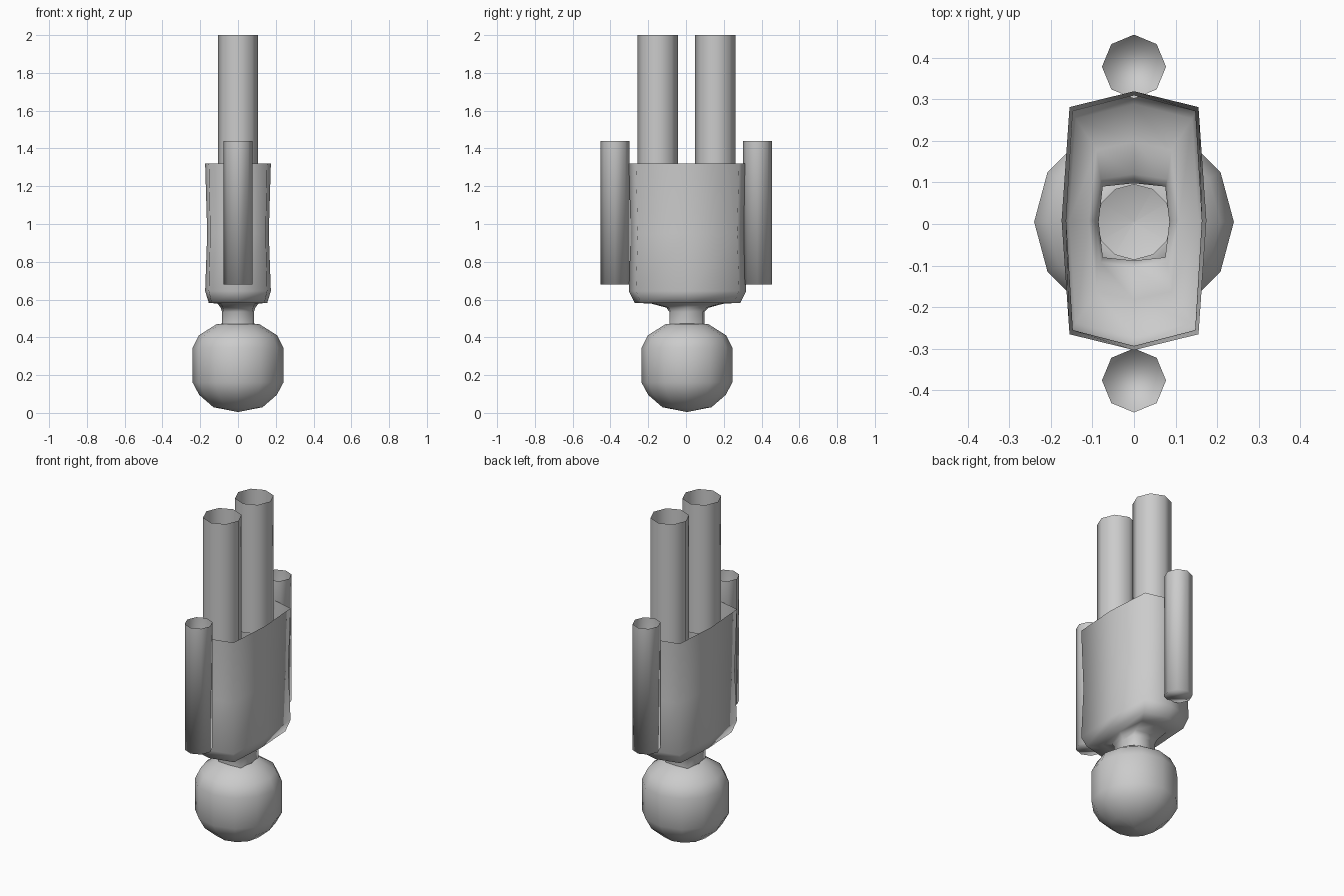
import bpy, bmesh, math

if "Cube" in bpy.data.objects:
    bpy.data.objects.remove(bpy.data.objects["Cube"])


def loft(name, rings, cap_start=False):
    """Skin a list of equal-length point rings; ends stay open unless capped."""
    bm = bmesh.new()
    loops = [[bm.verts.new(p) for p in ring] for ring in rings]
    n = len(loops[0])
    for lower, upper in zip(loops, loops[1:]):
        for i in range(n):
            j = (i + 1) % n
            bm.faces.new((lower[i], lower[j], upper[j], upper[i]))
    if cap_start:
        bm.faces.new(list(reversed(loops[0])))
    bmesh.ops.recalc_face_normals(bm, faces=bm.faces)
    for f in bm.faces:
        f.smooth = True
    mesh = bpy.data.meshes.new(name)
    bm.to_mesh(mesh)
    bm.free()
    obj = bpy.data.objects.new(name, mesh)
    bpy.context.collection.objects.link(obj)
    return obj


def circle(r, z, n, y=0.0):
    return [(r * math.cos(2 * math.pi * i / n),
             y + r * math.sin(2 * math.pi * i / n), z) for i in range(n)]


def body_ring(side, end, cx, cy, z, y=0.008):
    """Eight-point section: side and end midpoints plus four corners."""
    return [(px, py + y, z) for px, py in (
        (side, 0), (cx, cy), (0, end), (-cx, cy),
        (-side, 0), (-cx, -cy), (0, -end), (cx, -cy))]


# Open-topped torso shell, funnelling down into the neck
loft("torso_and_neck", [
    body_ring(0.085, 0.093, 0.075, 0.085, 0.47, 0.005),
    body_ring(0.085, 0.093, 0.075, 0.085, 0.535, 0.005),
    body_ring(0.092, 0.112, 0.080, 0.100, 0.557),
    body_ring(0.108, 0.190, 0.090, 0.170, 0.578),
    body_ring(0.155, 0.280, 0.140, 0.245, 0.583),
    body_ring(0.174, 0.311, 0.155, 0.273, 0.645),
    body_ring(0.163, 0.301, 0.147, 0.263, 0.95),
    body_ring(0.174, 0.311, 0.155, 0.273, 1.32),
])

# Faceted round head, open where the neck joins
loft("head", [circle(r, z, 12, 0.005) for r, z in (
    (0.002, 0.005), (0.13, 0.03), (0.205, 0.095), (0.24, 0.16),
    (0.24, 0.345), (0.208, 0.41), (0.113, 0.47), (0.09, 0.472))],
    cap_start=True)

# Legs (open tubes) and arms (closed at the shoulder end)
for side, leg_y, arm_y in (("front", -0.15, -0.376), ("back", 0.155, 0.378)):
    loft(side + "_leg", [circle(0.107, z, 8, leg_y) for z in (1.22, 2.0)])
    loft(side + "_arm", [circle(0.077, z, 8, arm_y) for z in (0.68, 1.44)],
         cap_start=True)
